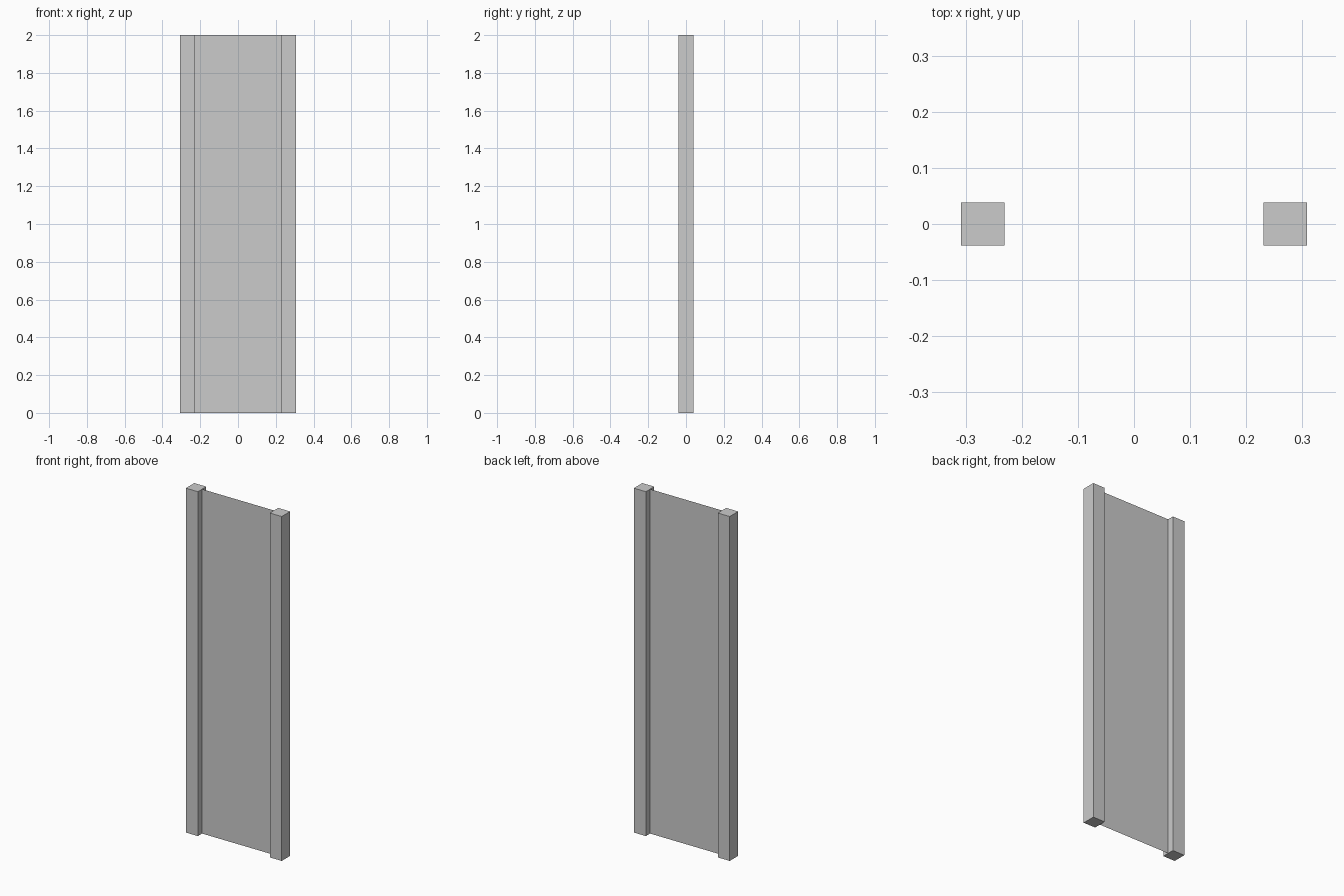
import bpy
import bmesh

if "Cube" in bpy.data.objects:
    bpy.data.objects.remove(bpy.data.objects["Cube"])

HEIGHT = 2.0
POST = 0.077        # square post width
POST_X = 0.2695     # post centre
INNER_X = POST_X - POST / 2


def make_object(name, bm):
    mesh = bpy.data.meshes.new(name)
    bm.to_mesh(mesh)
    bm.free()
    obj = bpy.data.objects.new(name, mesh)
    bpy.context.collection.objects.link(obj)
    return obj


# Square posts at both sides
for side, name in ((-1, "left_post"), (1, "right_post")):
    bm = bmesh.new()
    bmesh.ops.create_cube(bm, size=1.0)
    bmesh.ops.scale(bm, vec=(POST, POST, HEIGHT), verts=bm.verts)
    bmesh.ops.translate(bm, vec=(side * POST_X, 0, HEIGHT / 2), verts=bm.verts)
    make_object(name, bm)

# Paper-thin panel stretched between the posts
bm = bmesh.new()
corners = [(-INNER_X, 0, 0), (INNER_X, 0, 0), (INNER_X, 0, HEIGHT), (-INNER_X, 0, HEIGHT)]
bm.faces.new([bm.verts.new(c) for c in corners])
make_object("panel", bm)
